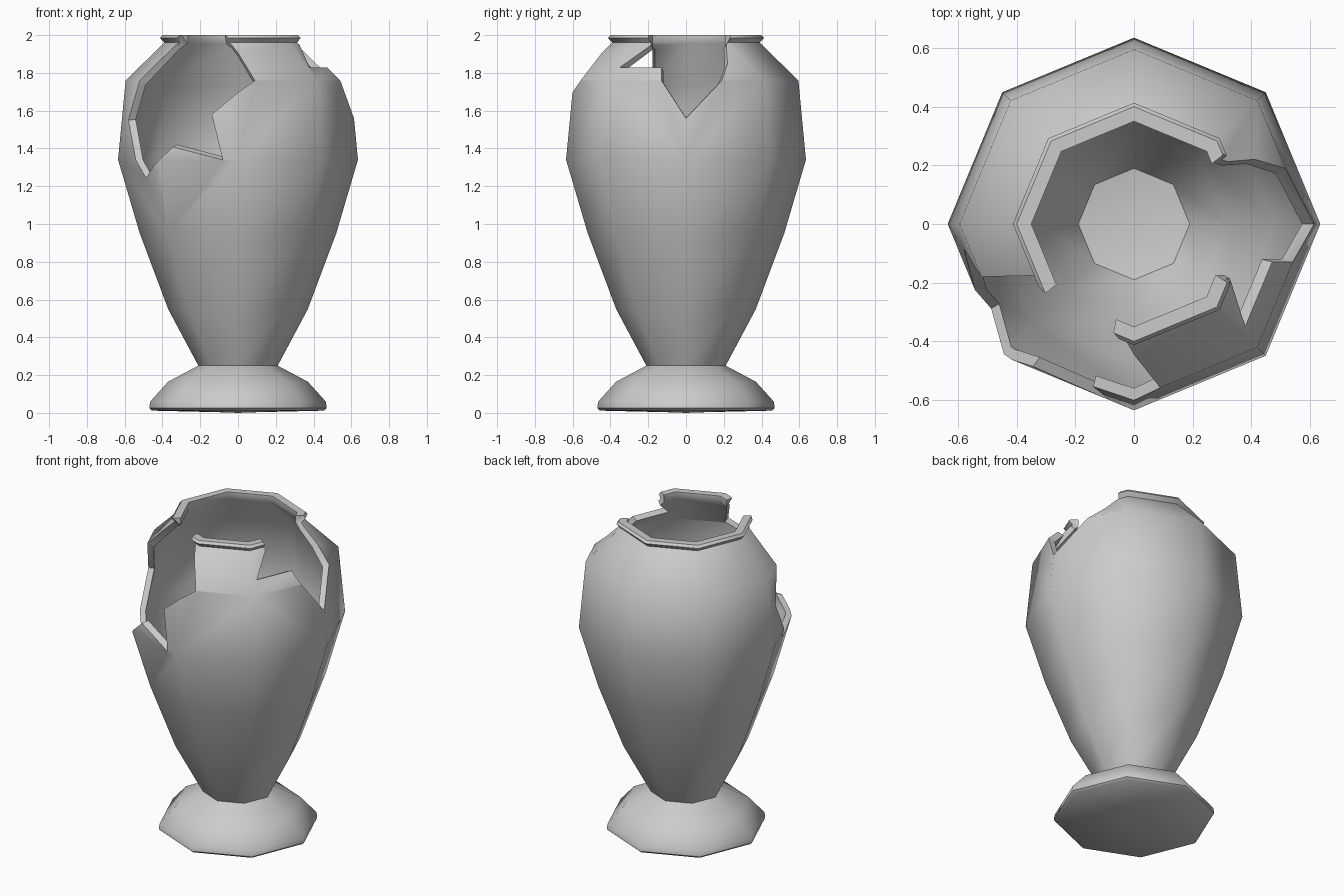
import bpy, bmesh, math
from mathutils import Vector

if "Cube" in bpy.data.objects:
    bpy.data.objects.remove(bpy.data.objects["Cube"])

SIDES = 8


def make_object(name, bm):
    bmesh.ops.recalc_face_normals(bm, faces=bm.faces)
    mesh = bpy.data.meshes.new(name)
    bm.to_mesh(mesh)
    bm.free()
    ob = bpy.data.objects.new(name, mesh)
    bpy.context.collection.objects.link(ob)
    return ob


def lathe(name, profile):
    """Turn (radius, z) points around z; radius 0 gives a single pole vertex."""
    bm = bmesh.new()
    rings = []
    for r, z in profile:
        if r == 0:
            rings.append([bm.verts.new((0, 0, z))] * SIDES)
        else:
            rings.append([bm.verts.new((r * math.cos(math.tau * i / SIDES),
                                        r * math.sin(math.tau * i / SIDES), z))
                          for i in range(SIDES)])
    for a, b in zip(rings, rings[1:]):
        for i in range(SIDES):
            j = (i + 1) % SIDES
            bm.faces.new(list(dict.fromkeys((a[i], a[j], b[j], b[i]))))
    return make_object(name, bm)


def break_cutter(name, outline, apex=Vector((0, 0, 1.6))):
    """Pyramid from the axis through a broken outline on the wall."""
    bm = bmesh.new()
    tip = bm.verts.new(apex)
    pts = [bm.verts.new(apex + 2.5 * (Vector(p) - apex)) for p in outline]
    for a, b in zip(pts, pts[1:] + pts[:1]):
        bm.faces.new((tip, a, b))
    cap = bm.faces.new(pts)
    bmesh.ops.triangulate(bm, faces=[cap])
    ob = make_object(name, bm)
    ob.hide_render = True
    return ob


# Vase: foot, body and rim outside, then the hollow inside
outer = [(0, 0), (0.08, 0.003), (0.455, 0.012), (0.47, 0.025), (0.465, 0.06),
         (0.37, 0.165), (0.21, 0.25), (0.37, 0.55), (0.52, 0.95),
         (0.635, 1.34), (0.595, 1.76), (0.39, 1.96), (0.413, 1.985), (0.40, 2.0)]
inner = [(0.35, 2.0), (0.35, 1.955), (0.555, 1.74), (0.595, 1.34),
         (0.48, 0.95), (0.32, 0.56), (0.19, 0.33), (0, 0.3)]
vase = lathe("vase", outer + inner)

# Broken openings: large one front left, smaller one on the right
front_break = break_cutter("front_break", [
    (-0.07, -0.37, 2.3), (-0.07, -0.37, 2.0), (-0.035, -0.39, 1.955),
    (0.09, -0.56, 1.76), (-0.14, -0.556, 1.58), (-0.08, -0.60, 1.34),
    (-0.34, -0.48, 1.41), (-0.49, -0.29, 1.24), (-0.58, -0.085, 1.55),
    (-0.52, -0.18, 1.76), (-0.34, -0.18, 1.955), (-0.30, -0.235, 2.0),
    (-0.30, -0.235, 2.3)])
right_break = break_cutter("right_break", [
    (0.31, 0.24, 2.3), (0.31, 0.24, 2.0), (0.33, 0.22, 1.955),
    (0.43, 0.23, 1.86), (0.52, 0.19, 1.76), (0.61, 0, 1.56),
    (0.545, -0.13, 1.76), (0.473, -0.13, 1.83), (0.38, -0.35, 1.83),
    (0.335, -0.19, 1.955), (0.32, -0.20, 2.0), (0.32, -0.20, 2.3)])

bpy.context.view_layer.objects.active = vase
vase.select_set(True)
for cutter in (front_break, right_break):
    mod = vase.modifiers.new(cutter.name, 'BOOLEAN')
    mod.operation = 'DIFFERENCE'
    mod.solver = 'EXACT'
    mod.object = cutter
    bpy.ops.object.modifier_apply(modifier=mod.name)
    bpy.data.objects.remove(cutter)

# Smooth body with sharp broken edges
bpy.ops.object.shade_smooth_by_angle(angle=math.radians(50))
